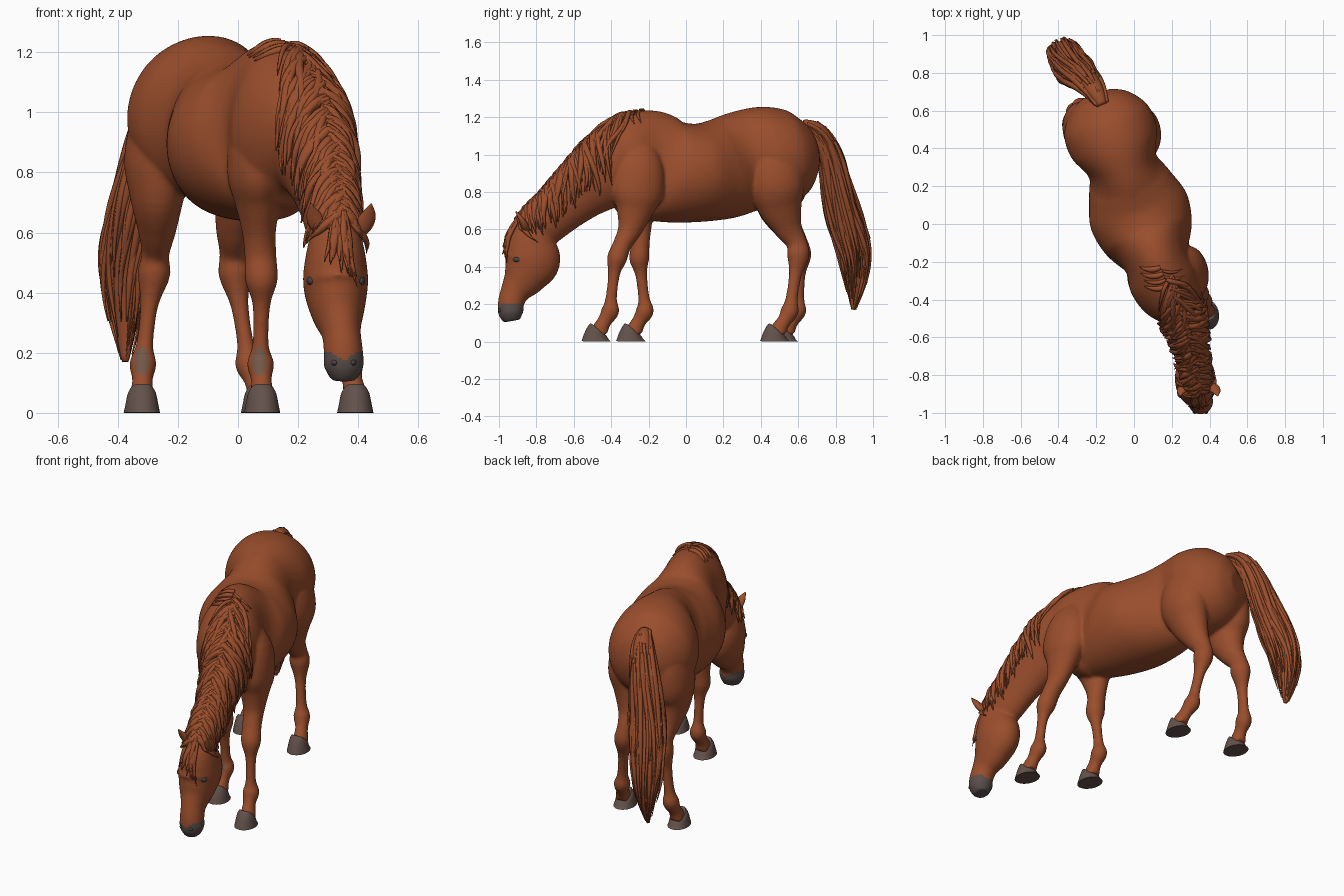
import bpy, bmesh, math, random
from mathutils import Vector
from mathutils.bvhtree import BVHTree

random.seed(4)
cube = bpy.data.objects.get("Cube")
if cube:
    bpy.data.objects.remove(cube)


def material(name, r, g, b):
    mat = bpy.data.materials.new(name)
    mat.use_nodes = True
    mat.diffuse_color = (r, g, b, 1)
    bsdf = mat.node_tree.nodes["Principled BSDF"]
    bsdf.inputs["Base Color"].default_value = (r, g, b, 1)
    bsdf.inputs["Roughness"].default_value = 0.7
    return mat


COAT = material("chestnut_coat", 0.32, 0.075, 0.025)
HORN = material("hoof_horn", 0.125, 0.083, 0.07)
MUZZLE = material("grey_muzzle", 0.1, 0.075, 0.068)
PATCH = material("fetlock_patch", 0.17, 0.095, 0.065)
DARK = material("dark_eye", 0.06, 0.055, 0.055)

BODY_SIDE = Vector((0.94, 0.35, 0))
LEG_SIDE = Vector((1, 0.15, 0))
HEAD_SIDE = Vector((1, 0.05, 0))
TAIL_SIDE = Vector((0.8, 0.6, 0))


def spline(rows, t):
    """Catmull-Rom point at t in 0..1 along rows of equal length."""
    last = len(rows) - 1
    s = min(max(t, 0), 1) * last
    i = min(int(s), last - 1)
    f = s - i
    a, b, c, d = (Vector(rows[min(max(j, 0), last)]) for j in range(i - 1, i + 3))
    return 0.5 * (2 * b + (c - a) * f + (2 * a - 5 * b + 4 * c - d) * f ** 2
                  + (3 * b - a - 3 * c + d) * f ** 3)


def frame(rows, side, t):
    """Centre, sideways vector and upward vector of the section at t."""
    p = spline(rows, t)
    step = 0.02
    tangent = (spline(rows, t + step) - spline(rows, t - step)).to_3d().normalized()
    across = (side - tangent * side.dot(tangent)).normalized()
    return p.to_3d(), across * p[3], tangent.cross(across) * p[4]


def loft(bm, rows, side, sides=32, per_row=5):
    """Closed tube of elliptical sections; a row is x, y, z, half width, half depth."""
    rings = []
    count = (len(rows) - 1) * per_row
    for k in range(count + 1):
        c, s, u = frame(rows, side, k / count)
        angles = [math.tau * j / sides for j in range(sides)]
        rings.append([bm.verts.new(c + s * math.cos(a) + u * math.sin(a)) for a in angles])
    for lower, upper in zip(rings, rings[1:]):
        for j in range(sides):
            n = (j + 1) % sides
            bm.faces.new((lower[j], lower[n], upper[n], upper[j]))
    bm.faces.new(rings[0])
    bm.faces.new(rings[-1])


def add_object(name, data, mat):
    obj = bpy.data.objects.new(name, data)
    bpy.context.collection.objects.link(obj)
    data.materials.append(mat)
    return obj


def from_bmesh(name, bm, mat):
    bmesh.ops.recalc_face_normals(bm, faces=bm.faces[:])
    me = bpy.data.meshes.new(name)
    bm.to_mesh(me)
    bm.free()
    me.shade_smooth()
    return add_object(name, me, mat)


def bake(obj, mats):
    """Return the object's evaluated mesh with the given materials."""
    bpy.context.view_layer.update()
    deps = bpy.context.evaluated_depsgraph_get()
    me = bpy.data.meshes.new_from_object(obj.evaluated_get(deps))
    me.materials.clear()
    for m in mats:
        me.materials.append(m)
    me.shade_smooth()
    return me


# Trunk: y, top, bottom, half width along a slanted axis
trunk = [(.69, 1.05, .9, .08), (.645, 1.15, .8, .165), (.55, 1.22, .73, .235),
         (.43, 1.255, .71, .24), (.31, 1.235, .69, .188), (.2, 1.195, .655, .228),
         (.07, 1.165, .64, .27), (-.07, 1.18, .635, .245), (-.19, 1.235, .64, .175),
         (-.3, 1.21, .655, .185), (-.4, 1.13, .68, .155), (-.46, 1.02, .73, .09)]
trunk = [(.05 - .36 * y, y, (a + b) / 2, w, (a - b) / 2) for y, a, b, w in trunk]
neck = [(.15, -.22, .95, .15, .24), (.22, -.38, .925, .14, .215), (.265, -.52, .835, .115, .17),
        (.295, -.65, .725, .093, .137), (.315, -.77, .62, .082, .122), (.325, -.84, .55, .07, .1)]
head = [(.325, -.85, .65, .045, .04), (.325, -.84, .6, .08, .09), (.325, -.83, .52, .1, .13),
        (.325, -.825, .43, .108, .152), (.332, -.867, .34, .09, .115),
        (.343, -.912, .27, .066, .08), (.35, -.935, .21, .065, .07),
        (.352, -.937, .155, .066, .068), (.352, -.93, .11, .042, .045)]

# Legs: shared height and thickness, then a path for each foot
fore = [(1.1, .03, .04), (.95, .082, .12), (.8, .095, .14), (.7, .075, .1), (.6, .056, .066),
        (.52, .053, .05), (.44, .054, .053), (.36, .03, .032), (.23, .027, .031),
        (.165, .045, .048), (.11, .034, .038), (.06, .04, .045), (.03, .037, .042)]
hind = [(1.15, .03, .04), (.99, .09, .13), (.84, .113, .15), (.72, .09, .12), (.61, .064, .078),
        (.53, .046, .056), (.46, .054, .06), (.36, .03, .035), (.23, .028, .033),
        (.165, .045, .048), (.11, .034, .038), (.06, .04, .045), (.03, .037, .042)]
legs = {
    "left_front": (fore, [(.22, -.22), (.285, -.24), (.3, -.26), (.305, -.275), (.315, -.3),
                          (.33, -.34), (.345, -.37), (.355, -.385), (.365, -.4), (.37, -.405),
                          (.38, -.435), (.39, -.46), (.39, -.45)]),
    "right_front": (fore, [(.11, -.28), (.065, -.29), (.06, -.28), (.065, -.265), (.07, -.25),
                           (.075, -.245), (.078, -.25), (.078, -.24), (.075, -.225),
                           (.075, -.22), (.078, -.25), (.08, -.275), (.08, -.265)]),
    "left_hind": (hind, [(-.03, .46), (.02, .475), (.03, .485), (.01, .505), (-.01, .545),
                         (-.015, .59), (-.01, .6), (.005, .585), (.025, .565), (.035, .555),
                         (.055, .525), (.07, .495), (.07, .505)]),
    "right_hind": (hind, [(-.2, .48), (-.255, .5), (-.265, .5), (-.27, .5), (-.27, .545),
                          (-.275, .595), (-.28, .61), (-.295, .605), (-.31, .6),
                          (-.316, .595), (-.318, .565), (-.32, .54), (-.32, .55)]),
}

bm = bmesh.new()
loft(bm, trunk, BODY_SIDE, 64, 8)
loft(bm, neck, BODY_SIDE, 48, 8)
loft(bm, head, HEAD_SIDE)
for name, (shape, path) in legs.items():
    loft(bm, [(x, y, z, w, d) for (z, w, d), (x, y) in zip(shape, path)], LEG_SIDE)
    # Hoof, sloping forward to the toe and cut low behind the brown heel
    x, y = path[-1]
    hoof = bmesh.new()
    loft(hoof, [(x, y - .02, .085, .04, .042), (x, y - .024, .07, .048, .053),
                (x, y - .029, .035, .054, .067), (x, y - .03, 0, .06, .08)],
         LEG_SIDE, per_row=2)
    for v in hoof.verts:
        v.co.z = max(v.co.z, 0) * (1 - 7 * max(0, v.co.y - y + .05))
    obj = from_bmesh(name + "_hoof", hoof, HORN)
    for poly in obj.data.polygons:
        poly.use_smooth = len(poly.vertices) == 4

# Fuse the body into one smooth skin
body = from_bmesh("body", bm, COAT)
remesh = body.modifiers.new("fuse", 'REMESH')
remesh.mode = 'VOXEL'
remesh.voxel_size = 0.009
soften = body.modifiers.new("soften", 'SMOOTH')
soften.factor = 0.5
soften.iterations = 6
skin = bake(body, [COAT, MUZZLE, PATCH])
body.modifiers.clear()
body.data = skin
for poly in skin.polygons:
    c, n = poly.center, poly.normal
    # Muzzle edge dips at the middle of the nose
    if c.y < -.8 and c.z < .175 + min(.025, abs(c.x - .352) * .6):
        poly.material_index = 1
    elif n.y < -.3 and (abs(c.x + .32) < .1 or -.35 < c.y < -.1):
        middle = -.32 if c.x < -.2 else .07
        if math.hypot((c.x - middle) / .024, (c.z - .172) / .048) < 1:
            poly.material_index = 2
surface = BVHTree.FromPolygons([v.co for v in skin.vertices], [p.vertices for p in skin.polygons])


def on_skin(point, lift):
    hit, normal, _, _ = surface.find_nearest(point)
    return hit + normal * lift


# Eyes and nostrils
for name, spot, size in (("right_eye", (.2, -.92, .435), .022), ("left_eye", (.45, -.92, .435), .022),
                         ("right_nostril", (.3, -1.02, .165), .014),
                         ("left_nostril", (.404, -1.02, .165), .014)):
    bm = bmesh.new()
    bmesh.ops.create_uvsphere(bm, u_segments=16, v_segments=10, radius=size)
    obj = from_bmesh(name, bm, DARK)
    obj.location = on_skin(Vector(spot), -size * .65)
    obj.scale = (.9, 1.25, .8)

# Ears, mirrored across the head
for name, sign in (("right_ear", -1), ("left_ear", 1)):
    bm = bmesh.new()
    loft(bm, [(.343 + sign * out, y, z, w, d) for out, y, z, w, d in
              [(.045, -.85, .59, .02, .018), (.075, -.865, .625, .03, .02),
               (.092, -.885, .66, .024, .014), (.1, -.91, .695, .003, .003)]], HEAD_SIDE, 14)
    from_bmesh(name, bm, COAT)


def hair(name, strands, thickness):
    """Tapered locks swept along lists of points."""
    curve = bpy.data.curves.new(name, 'CURVE')
    curve.dimensions = '3D'
    curve.bevel_depth = thickness
    curve.bevel_resolution = 1
    curve.resolution_u = 4
    for points in strands:
        s = curve.splines.new('NURBS')
        s.points.add(len(points) - 1)
        size = random.uniform(.6, 1.25)
        for i, (p, co) in enumerate(zip(s.points, points)):
            p.co = (*co, 1)
            p.radius = size * (0.15 + math.sin(math.pi * (0.2 + 0.8 * i / (len(points) - 1))))
        s.use_endpoint_u = True
        s.order_u = 4
    obj = add_object(name, curve, COAT)
    me = bake(obj, [COAT])
    bpy.data.objects.remove(obj)
    bpy.context.collection.objects.link(bpy.data.objects.new(name, me))


# Mane: locks falling from the crest down both sides of the neck
locks = []
for i in range(170):
    t = 0.06 + 0.82 * i / 170
    sign = 1 if i % 2 else -1
    reach = random.uniform(0.8, 2.0) * (0.6 + min(t, .2) * 2)
    drift = random.uniform(0.1, 0.28)
    wave = random.uniform(-.12, .12)
    lock = []
    for k in range(8):
        f = k / 7
        c, s, u = frame(neck, BODY_SIDE, min(t + drift * f ** 1.3, 1))
        phi = sign * (reach * f - 0.1) + wave * math.sin(f * 6)
        lock.append(on_skin(c + s * math.sin(phi) + u * math.cos(phi), .005 + .012 * random.random()))
    locks.append(lock)
# Loose locks splayed over the withers
for i in range(8):
    sign = 1 if i % 2 else -1
    y = -.23 - .018 * i
    length = random.uniform(.08, .14)
    locks.append([on_skin(Vector((.05 - .4 * y + sign * length * f,
                                  y - .05 * f + .06 * f * f, 1.25 - .08 * f)), .003)
                  for f in (0, .25, .5, .75, 1)])
hair("mane", locks, 0.013)

# Forelock over the brow, swept to the left
locks = []
for i in range(34):
    spread = random.uniform(-.07, .1)
    drop = random.uniform(.1, .17) + max(spread, 0) * .9
    locks.append([on_skin(Vector((.335 + spread * (.3 + f), -.9 - .13 * min(1, f * 2), .67 - drop * f)),
                          .006 + .016 * random.random()) for f in (0, .2, .4, .6, .8, 1)])
hair("forelock", locks, 0.01)

# Tail: a solid core wrapped in long wavy locks
tail = [(-.17, .63, 1.165, .035, .03), (-.21, .71, 1.12, .06, .053), (-.26, .775, .98, .075, .068),
        (-.305, .81, .8, .09, .082), (-.35, .855, .62, .094, .092), (-.375, .9, .46, .08, .085),
        (-.375, .91, .31, .047, .06), (-.375, .895, .17, .012, .015)]
bm = bmesh.new()
loft(bm, [(x, y, z, w * .82, d * .82) for x, y, z, w, d in tail], TAIL_SIDE, 20)
from_bmesh("tail_core", bm, COAT)
locks = []
for i in range(90):
    a = random.uniform(0, math.tau)
    twist = random.uniform(-.8, .8)
    start = random.uniform(0, .35)
    end = random.uniform(.65, 1)
    phase = random.uniform(0, math.tau)
    flare = random.uniform(.15, .4)
    lock = []
    for k in range(10):
        f = k / 9
        c, s, u = frame(tail, TAIL_SIDE, start + (end - start) * f)
        r = 0.75 + flare * f + .1 * math.sin(phase + f * 7)
        lock.append(c + (s * math.cos(a + twist * f) + u * math.sin(a + twist * f)) * r)
    locks.append(lock)
hair("tail_locks", locks, 0.013)
